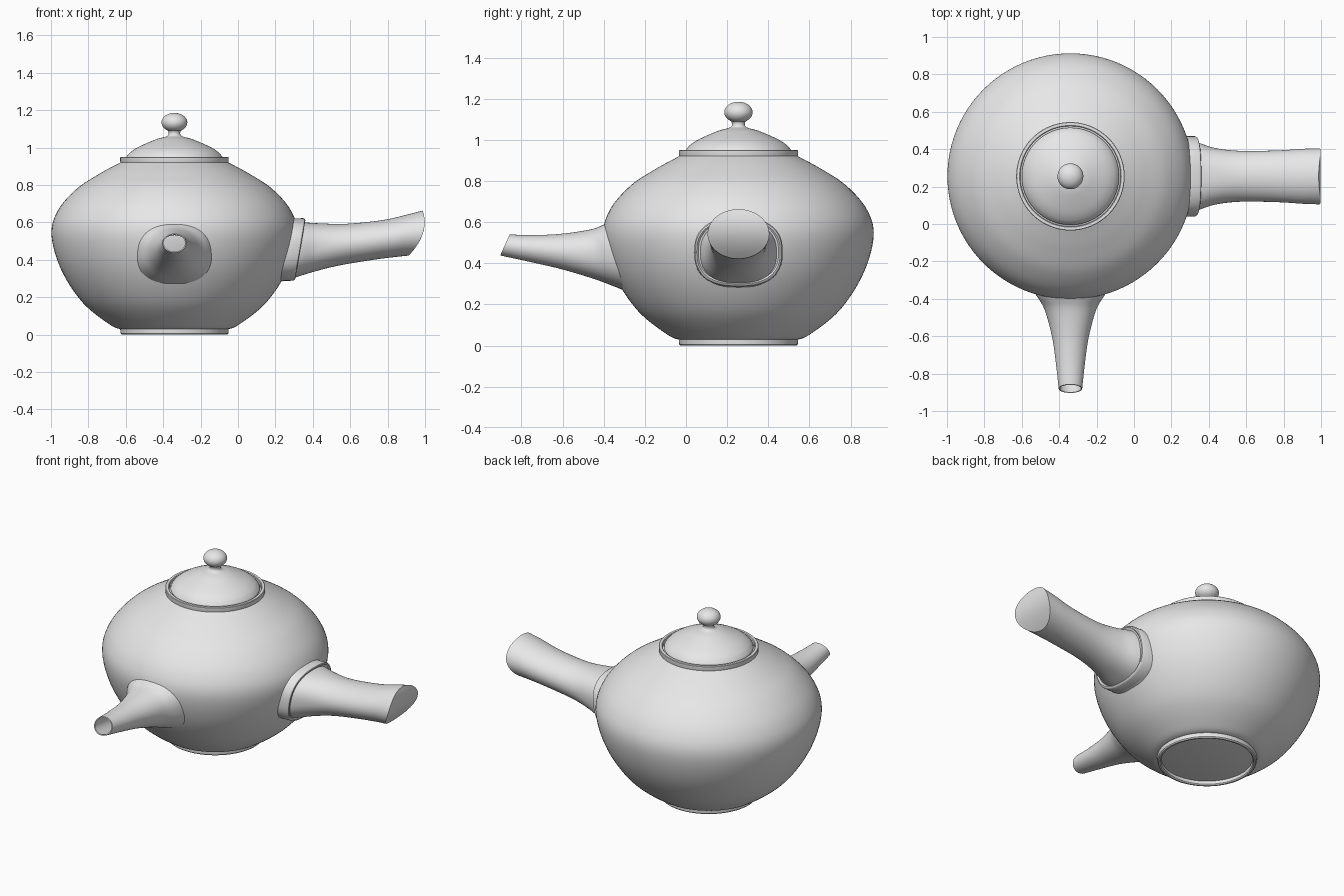
import bpy
import bmesh
from math import sin, cos, pi, radians
from mathutils import Vector

if "Cube" in bpy.data.objects:
    bpy.data.objects.remove(bpy.data.objects["Cube"])

CX, CY = -0.34, 0.255      # axis of the pot
SEG = 96

clay = bpy.data.materials.new("grey clay")
clay.use_nodes = True
clay.diffuse_color = (0.8, 0.8, 0.8, 1)
clay.node_tree.nodes["Principled BSDF"].inputs["Base Color"].default_value = (0.8, 0.8, 0.8, 1)


def smooth_path(points, steps=6):
    """Catmull-Rom interpolation through points of any dimension."""
    pts = [Vector(p) for p in points]
    pts = [pts[0] * 2 - pts[1]] + pts + [pts[-1] * 2 - pts[-2]]
    out = []
    for a, b, c, d in zip(pts, pts[1:], pts[2:], pts[3:]):
        for i in range(steps):
            t = i / steps
            out.append((b * 2 + (c - a) * t + (a * 2 - b * 5 + c * 4 - d) * t ** 2
                        + (b * 3 - a - c * 3 + d) * t ** 3) / 2)
    return out + [pts[-2]]


def loft(name, rings, cap=True, closed=False):
    """Skin a list of equal rings into one smooth object."""
    bm = bmesh.new()
    loops = [[bm.verts.new(p) for p in ring] for ring in rings]
    pairs = list(zip(loops, loops[1:]))
    if closed:
        pairs.append((loops[-1], loops[0]))
    for lo, hi in pairs:
        for i in range(len(lo)):
            j = (i + 1) % len(lo)
            bm.faces.new((lo[i], lo[j], hi[j], hi[i]))
    if cap and not closed:
        bm.faces.new(loops[0])
        bm.faces.new(loops[-1])
    bmesh.ops.remove_doubles(bm, verts=bm.verts, dist=1e-5)
    bmesh.ops.recalc_face_normals(bm, faces=bm.faces)
    mesh = bpy.data.meshes.new(name)
    bm.to_mesh(mesh)
    bm.free()
    mesh.materials.append(clay)
    obj = bpy.data.objects.new(name, mesh)
    bpy.context.collection.objects.link(obj)
    bpy.ops.object.select_all(action='DESELECT')
    obj.select_set(True)
    bpy.context.view_layer.objects.active = obj
    bpy.ops.object.shade_smooth_by_angle(angle=radians(35))
    return obj


def turned(name, profile, **kw):
    """Revolve (radius, height) points around the pot axis."""
    rings = [[(CX + r * cos(2 * pi * i / SEG), CY + r * sin(2 * pi * i / SEG), z)
              for i in range(SEG)] for r, z in profile]
    return loft(name, rings, **kw)


def section(s, n=64):
    """Tilted rounded ring: along-top, z-top, along-bottom, z-bottom, half width, roundness."""
    at, zt, ab, zb, w, e = s
    ring = []
    for i in range(n):
        c, v = cos(2 * pi * i / n), sin(2 * pi * i / n)
        c = abs(c) ** e * (1 if c > 0 else -1)
        v = abs(v) ** e * (1 if v > 0 else -1)
        u = (1 + v) / 2
        ring.append((ab + (at - ab) * u, w * c, zb + (zt - zb) * u))
    return ring


def to_handle(ring):
    return [(a, CY + s, z) for a, s, z in ring]


def to_spout(ring):
    return [(CX + s, -a, z) for a, s, z in ring]


def shrink(s, wall):
    """Same tilted section with its walls moved inwards."""
    at, zt, ab, zb, w, e = s
    k = wall / (zt - zb)
    return (at + (ab - at) * k, zt - wall, ab + (at - ab) * k, zb + wall, w - wall, e)


# Body
turned("body", smooth_path([
    (0.27, 0.025), (0.34, 0.05), (0.49, 0.17), (0.605, 0.346), (0.657, 0.53),
    (0.625, 0.66), (0.525, 0.777), (0.40, 0.86), (0.28, 0.925)], 8))

# Foot and rim rings
turned("foot_ring", [(0.265, 0.04), (0.267, 0.006), (0.273, 0), (0.282, 0),
                     (0.288, 0.006), (0.29, 0.03), (0.28, 0.04)], closed=True)
turned("rim", [(0.268, 0.91), (0.268, 0.947), (0.272, 0.95), (0.287, 0.95),
               (0.29, 0.947), (0.29, 0.926), (0.285, 0.91)], closed=True)

# Lid and knob
dome = smooth_path([(0.257, 0.95), (0.235, 0.975), (0.19, 1.004), (0.10, 1.043),
                    (0.05, 1.057), (0.034, 1.066), (0.031, 1.08), (0.036, 1.092)])
turned("lid", [(0, 0.93), (0.255, 0.93), (0.26, 0.94)] + dome + [(0, 1.1)], cap=False)
turned("knob", [(0.069 * sin(pi * i / 24), 1.134 - 0.051 * cos(pi * i / 24))
                for i in range(25)], cap=False)

# Spout, an open tube whose inner wall runs back into the body
outer = smooth_path([
    (0.33, 0.625, 0.27, 0.255, 0.225, 0.85), (0.40, 0.588, 0.35, 0.288, 0.185, 0.85),
    (0.467, 0.564, 0.45, 0.325, 0.138, 0.92), (0.61, 0.543, 0.60, 0.37, 0.098, 1),
    (0.75, 0.537, 0.75, 0.405, 0.077, 1), (0.857, 0.54, 0.903, 0.438, 0.063, 1)])
inner = [shrink(s, 0.006) for s in reversed(outer)]
loft("spout", [to_spout(section(s)) for s in outer + inner], closed=True)

# Collar joining handle to body
collar = [(0.24, 0.62, 0.19, 0.285, 0.215, 0.8), (0.35, 0.622, 0.295, 0.288, 0.215, 0.8),
          (0.358, 0.617, 0.303, 0.293, 0.21, 0.8), (0.36, 0.61, 0.306, 0.30, 0.203, 0.8),
          (0.352, 0.602, 0.298, 0.308, 0.195, 0.8)]
loft("handle_collar", [to_handle(section(s)) for s in collar])

# Handle with a curved slanting end
rings = [section(s) for s in smooth_path([
    (0.28, 0.61, 0.22, 0.28, 0.20, 0.8), (0.355, 0.60, 0.305, 0.305, 0.184, 0.82),
    (0.45, 0.594, 0.41, 0.337, 0.152, 0.9), (0.58, 0.592, 0.55, 0.371, 0.136, 1),
    (0.78, 0.613, 0.74, 0.402, 0.138, 1), (0.94, 0.65, 0.87, 0.418, 0.147, 1)])]
end = section((0.98, 0.663, 0.912, 0.422, 0.15, 1))
mid_z = sum(p[2] for p in end) / len(end)
for k in (1, 0.8, 0.6, 0.4, 0.2, 0):
    face = [(s * k, mid_z + (z - mid_z) * k) for a, s, z in end]
    rings.append([(0.998 - 2.7 * (z - 0.6) ** 2, s, z) for s, z in face])
loft("handle", [to_handle(r) for r in rings], cap=False)
